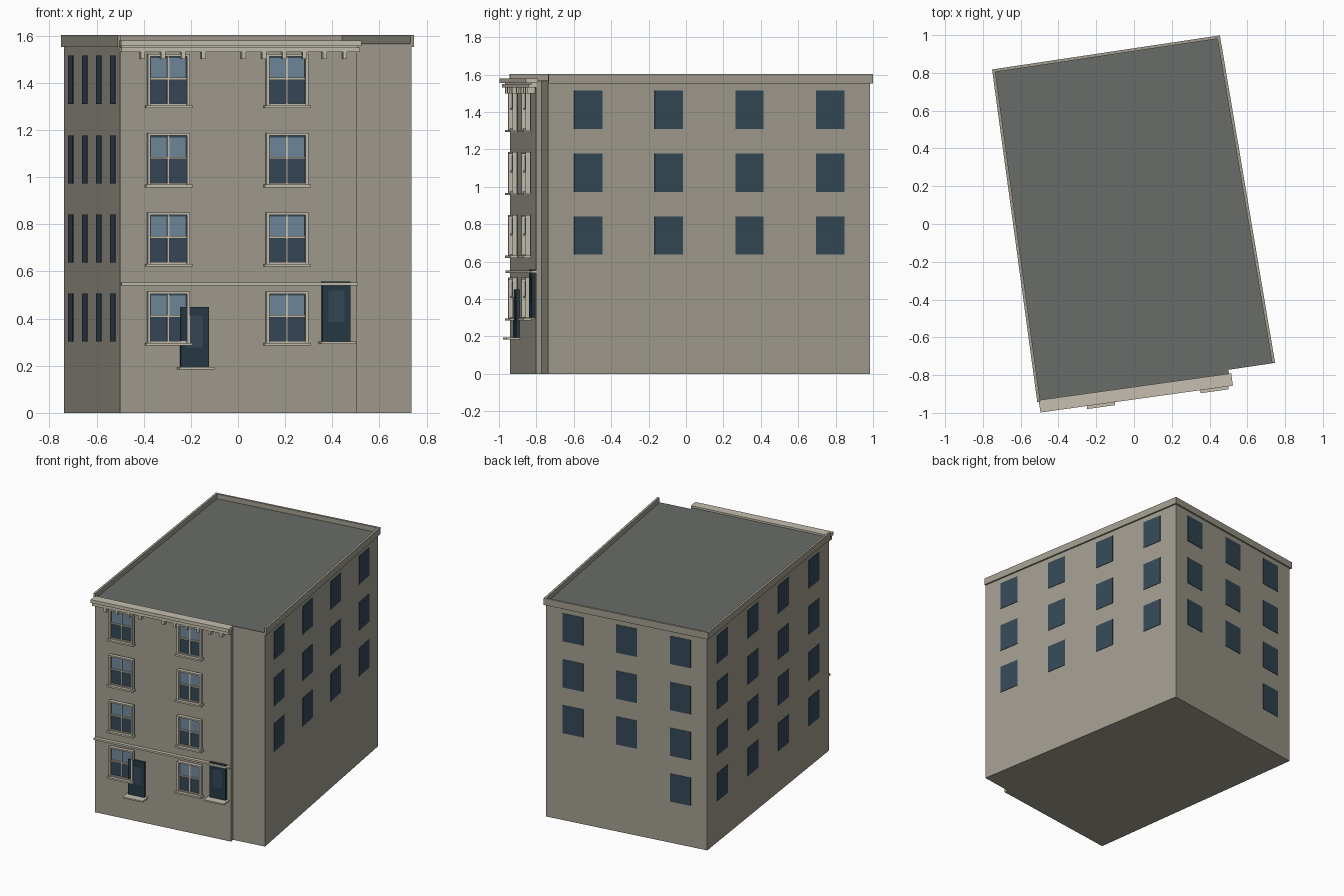
import bpy, bmesh
from mathutils import Vector

if "Cube" in bpy.data.objects:
    bpy.data.objects.remove(bpy.data.objects["Cube"])

ROOF_Z = 1.567
FL, FR, STEP, RF, BR, BL = [Vector(p) for p in (
    (-0.50, -0.942), (0.505, -0.802), (0.499, -0.772),
    (0.735, -0.737), (0.445, 0.985), (-0.738, 0.808))]


def material(name, rgb):
    m = bpy.data.materials.new(name)
    m.diffuse_color = (*rgb, 1)
    m.use_nodes = True
    m.node_tree.nodes["Principled BSDF"].inputs["Base Color"].default_value = m.diffuse_color
    return m


STONE = material("wall_stone", (0.36, 0.335, 0.28))
TRIM = material("pale_trim", (0.56, 0.52, 0.43))
ROOF = material("roof_grey", (0.14, 0.15, 0.135))
GLASS = material("dark_glass", (0.035, 0.065, 0.095))
SKY = material("light_glass", (0.16, 0.25, 0.33))
DOOR = material("door_blue", (0.02, 0.042, 0.058))


def finish(name, bm, mat):
    bmesh.ops.recalc_face_normals(bm, faces=bm.faces)
    mesh = bpy.data.meshes.new(name)
    bm.to_mesh(mesh)
    bm.free()
    mesh.materials.append(mat)
    obj = bpy.data.objects.new(name, mesh)
    bpy.context.collection.objects.link(obj)
    return obj


def prism(bm, pts, z0, z1):
    """Extrude a plan outline from z0 to z1."""
    face = bm.faces.new([bm.verts.new((p.x, p.y, z0)) for p in pts])
    top = bmesh.ops.extrude_face_region(bm, geom=[face])["geom"]
    for v in top:
        if isinstance(v, bmesh.types.BMVert):
            v.co.z = z1


def wall_boxes(name, wall, boxes, mat):
    """Boxes on a wall: (u0, u1, z0, z1, inner depth, outer depth)."""
    a, b = wall
    along = (b - a).normalized()
    out = Vector((along.y, -along.x))
    bm = bmesh.new()
    for u0, u1, z0, z1, d0, d1 in boxes:
        prism(bm, [a + along * u + out * d for u, d in
                   ((u0, d0), (u1, d0), (u1, d1), (u0, d1))], z0, z1)
    return finish(name, bm, mat)


# Main body and roof deck
bm = bmesh.new()
prism(bm, [FL, FR, STEP, RF, BR, BL], 0, ROOF_Z - 0.004)
finish("building_walls", bm, STONE)
bm = bmesh.new()
prism(bm, [FL, FR, STEP, RF, BR, BL], ROOF_Z - 0.004, ROOF_Z)
finish("roof_deck", bm, ROOF)

# Thin parapets on the sides and back
sides = {"right": (RF, BR), "back": (BR, BL), "left": (BL, FL)}
for side, wall in sides.items():
    L = (wall[1] - wall[0]).length
    e0 = 0 if side == "right" else 0.012
    e1 = 0 if side == "left" else 0.012
    wall_boxes(side + "_parapet", wall, [(-e0, L + e1, 1.552, 1.602, -0.004, 0.012)], STONE)

# Flat windows on the sides and back
ROWS = [1.31, 0.972, 0.637, 0.302]
for side, wall in sides.items():
    L = (wall[1] - wall[0]).length
    n = 3 if side == "back" else 4
    boxes = []
    for k in range(n):
        u = L * (k + 0.5) / n
        full = side == "left" or (side == "back" and k == n - 1)
        for z in ROWS[:4 if full else 3]:
            boxes.append((u - 0.077, u + 0.077, z, z + 0.205, -0.003, 0.003))
    wall_boxes(side + "_windows", wall, boxes, GLASS)

# Front facade: coordinates below are x positions, mapped along the wall
FRONT = (FL, FR)
SCALE = (FR - FL).length / (FR.x - FL.x)


def front(name, boxes, mat):
    return wall_boxes(name, FRONT, [((x0 - FL.x) * SCALE, (x1 - FL.x) * SCALE, *rest)
                                    for x0, x1, *rest in boxes], mat)


# Sash windows
for col, c in (("left", -0.297), ("right", 0.206)):
    for i, z in enumerate((1.304, 0.968, 0.632, 0.297)):
        tag = f"{col}_{i + 1}"
        w, t, top = 0.089, 0.012, z + 0.218
        mid = z + 0.113
        front("window_glass_" + tag, [(c - w, c + w, z, top, -0.003, 0.004)], GLASS)
        front("upper_panes_" + tag,
              [(c - 0.073, c + 0.073, mid, top - 0.018, 0, 0.007)], SKY)
        front("window_frame_" + tag, [
            (c - w, c - w + t, z, top, -0.003, 0.026),
            (c + w - t, c + w, z, top, -0.003, 0.026),
            (c - w + t, c + w - t, top - 0.010, top, -0.003, 0.026),
            (c - w + t, c + w - t, z, z + 0.007, -0.003, 0.018),
            (c - w + t, c + w - t, mid - 0.005, mid + 0.005, 0, 0.014),
            (c - 0.004, c + 0.004, z + 0.007, top - 0.010, 0, 0.012)], TRIM)
        front("window_sill_" + tag,
              [(c - 0.098, c + 0.098, z - 0.012, z, -0.003, 0.04)], TRIM)

# Doors with raised panel and threshold slab
for tag, c, z in (("left", -0.185, 0.194), ("right", 0.415, 0.302)):
    front("door_" + tag, [(c - 0.06, c + 0.06, z, z + 0.256, -0.003, 0.018)], DOOR)
    front("door_panel_" + tag,
          [(c - 0.034, c + 0.034, z + 0.083, z + 0.218, 0, 0.021)], GLASS)
    front("door_step_" + tag,
          [(c - 0.073, c + 0.076, z - 0.010, z, -0.003, 0.072)], TRIM)

# String course and cornice with brackets
front("string_course", [(-0.497, 0.505, 0.54, 0.553, -0.003, 0.025)], TRIM)
front("cornice", [(-0.503, 0.516, 1.556, 1.580, -0.01, 0.056),
                  (-0.500, 0.512, 1.530, 1.550, -0.003, 0.042),
                  (-0.498, 0.505, 1.550, 1.556, -0.003, 0.025)], TRIM)
front("cornice_brackets", [(x - 0.009, x + 0.009, 1.50, 1.53, -0.003, 0.038)
                           for x in (-0.408 + 0.0857 * k for k in range(11) if k != 4)], TRIM)
